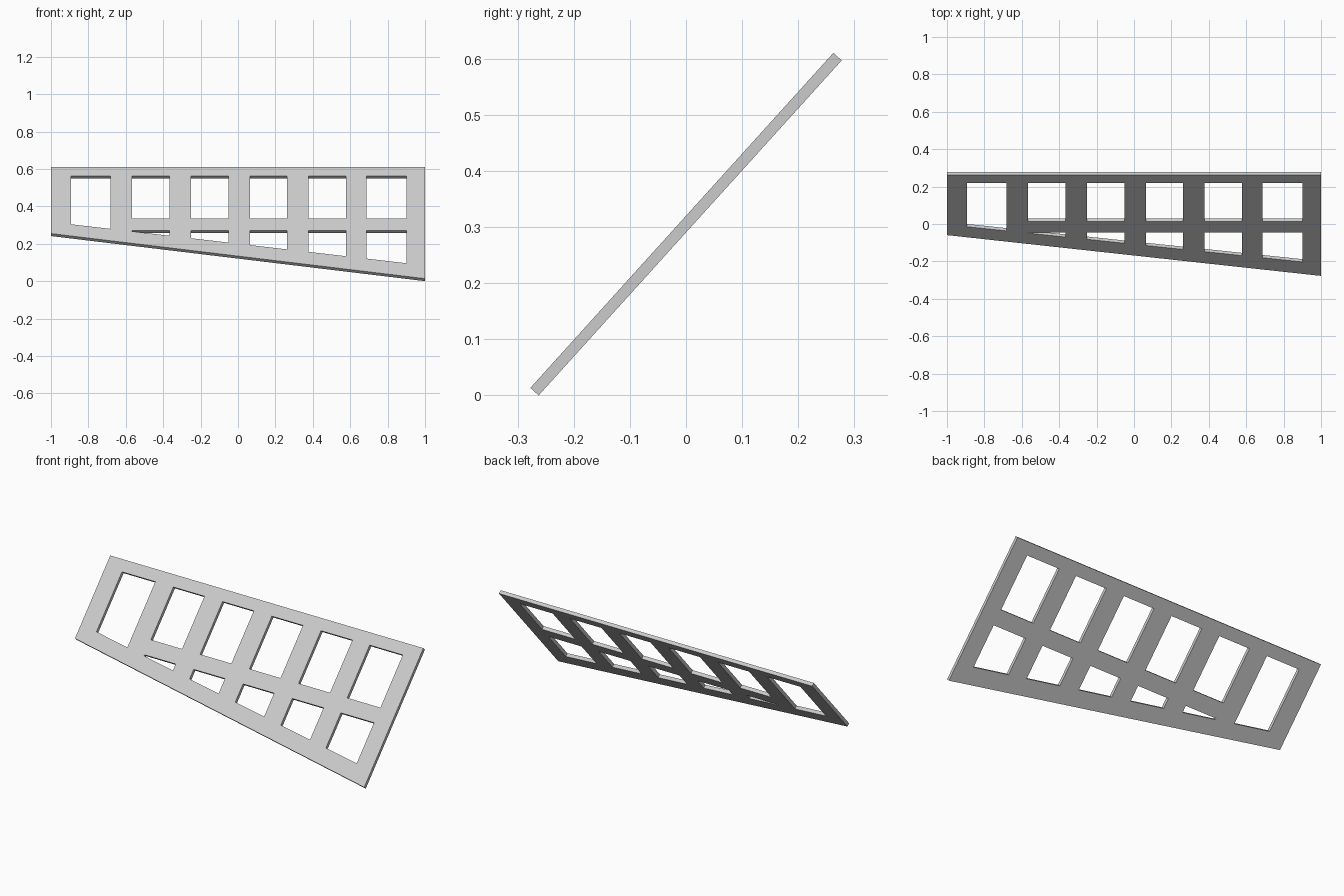
import bpy
import bmesh
import math

if "Cube" in bpy.data.objects:
    bpy.data.objects.remove(bpy.data.objects["Cube"])

HEIGHT = 0.805      # panel height measured along its slope
THICK = 0.02
TILT = math.radians(47.87)


def sill(x):
    """Slanted lower limit of the openings."""
    return 0.252 - 0.1565 * x


def opening(x0, x1, low0, low1, top):
    return [(x0, low0), (x1, low1), (x1, top), (x0, top)]


# Outline: straight top, slanted bottom
loops = [[(-1, 0.325), (1, 0), (1, HEIGHT), (-1, HEIGHT)]]

# Openings: first bay is one tall opening, the others are split by a cross bar
bays = [(-0.894, -0.681), (-0.566, -0.367), (-0.252, -0.052),
        (0.063, 0.262), (0.377, 0.578), (0.688, 0.9)]
for i, (x0, x1) in enumerate(bays):
    if i == 0:
        loops.append(opening(x0, x1, sill(x0), sill(x1), 0.739))
    else:
        loops.append(opening(x0, x1, 0.434, 0.434, 0.739))
        loops.append(opening(x0, x1, sill(x0), sill(x1), 0.347))

# Filled flat curve with holes, extruded to a slab
curve = bpy.data.curves.new("window_frame_profile", 'CURVE')
curve.dimensions = '2D'
curve.fill_mode = 'BOTH'
curve.extrude = THICK / 2
for loop in loops:
    spline = curve.splines.new('POLY')
    spline.points.add(len(loop) - 1)
    for point, (x, v) in zip(spline.points, loop):
        point.co = (x, v - HEIGHT / 2, 0, 1)
    spline.use_cyclic_u = True
source = bpy.data.objects.new("window_frame_profile", curve)
bpy.context.collection.objects.link(source)
bpy.context.view_layer.update()
mesh = bpy.data.meshes.new_from_object(
    source.evaluated_get(bpy.context.evaluated_depsgraph_get()))
bpy.data.objects.remove(source)

# Weld the rims into one closed solid
bm = bmesh.new()
bm.from_mesh(mesh)
bmesh.ops.remove_doubles(bm, verts=bm.verts, dist=0.0005)
bmesh.ops.recalc_face_normals(bm, faces=bm.faces)
for face in bm.faces:
    face.smooth = False
bm.to_mesh(mesh)
bm.free()

# Lean the panel back and rest it on the ground
mesh.name = "window_frame"
frame = bpy.data.objects.new("window_frame", mesh)
bpy.context.collection.objects.link(frame)
frame.rotation_euler.x = TILT
frame.location.z = (HEIGHT * math.sin(TILT) + THICK * math.cos(TILT)) / 2
